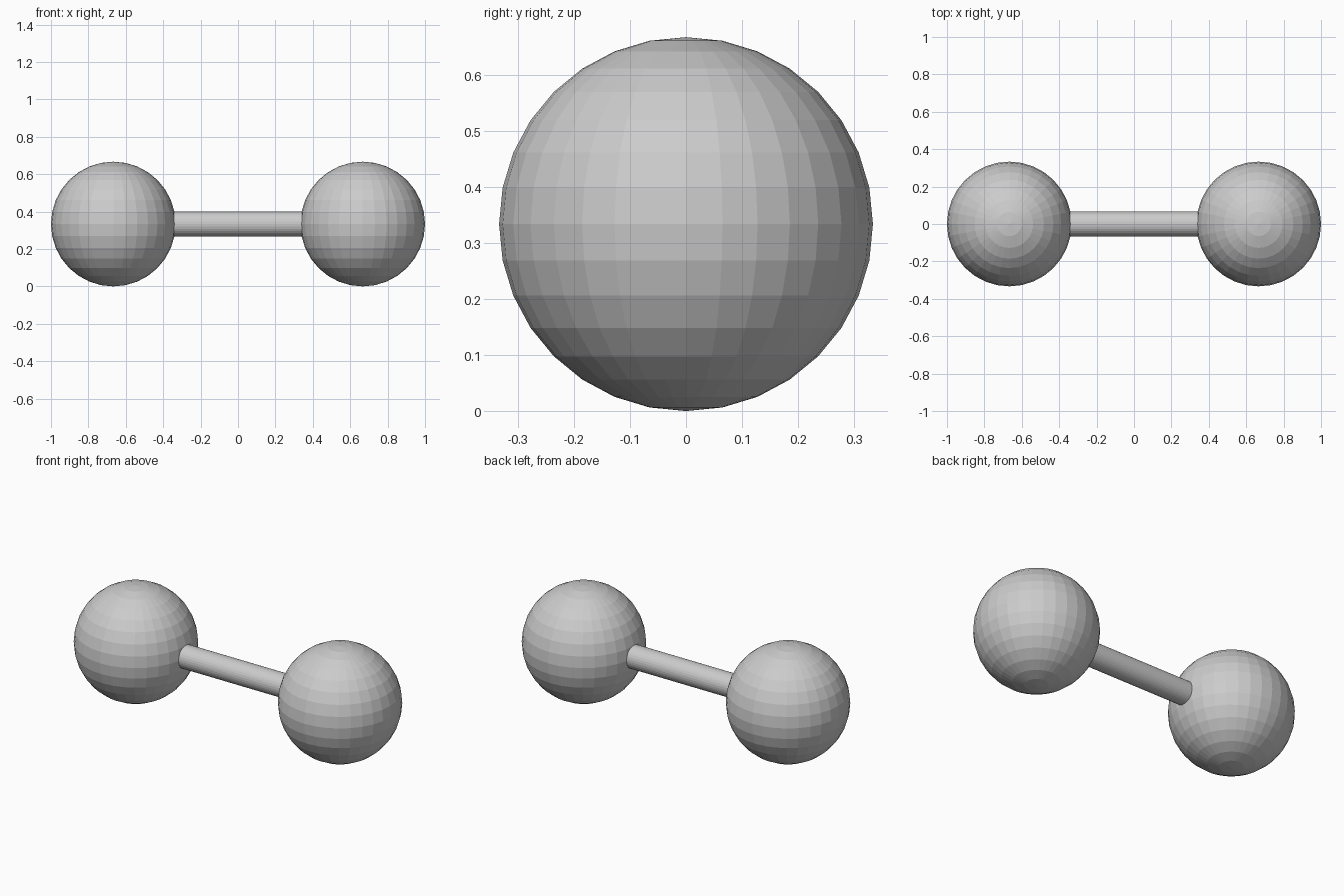
import bpy
from math import pi

if "Cube" in bpy.data.objects:
    bpy.data.objects.remove(bpy.data.objects["Cube"])

R = 1 / 3          # weight radius
OFFSET = 1 - R     # weight centre distance from the middle
ROD_R = 0.067

# Round weights at both ends, flat faceted
for side, x in (("left", -OFFSET), ("right", OFFSET)):
    bpy.ops.mesh.primitive_uv_sphere_add(
        segments=32, ring_count=16, radius=R, location=(x, 0, R))
    bpy.context.object.name = f"{side}_weight"

# Handle rod running into both weights
bpy.ops.mesh.primitive_cylinder_add(
    vertices=32, radius=ROD_R, depth=2 * OFFSET,
    location=(0, 0, R), rotation=(0, pi / 2, 0))
bpy.context.object.name = "handle_rod"
